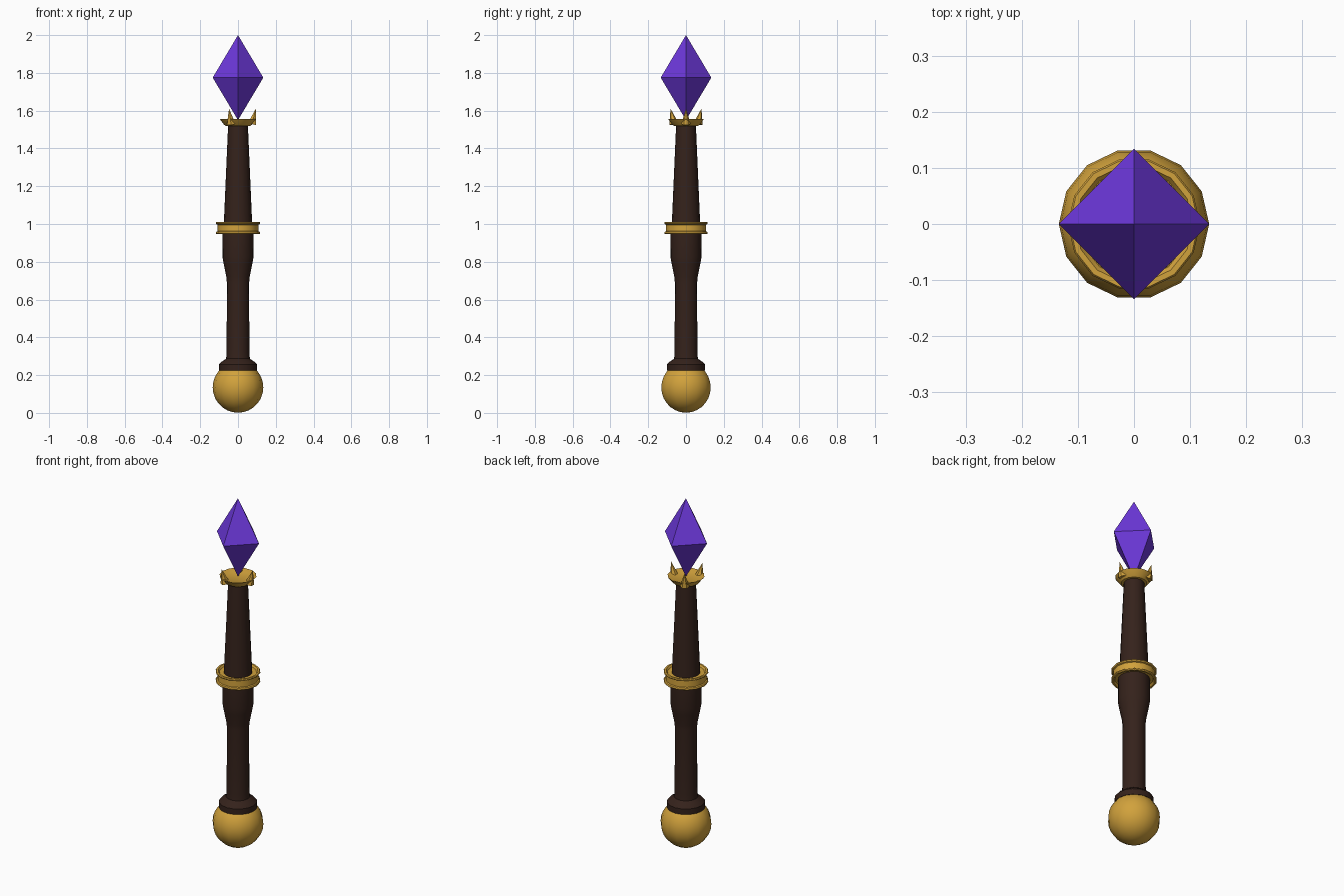
import bpy, bmesh, math
from mathutils import Vector

if "Cube" in bpy.data.objects:
    bpy.data.objects.remove(bpy.data.objects["Cube"])


def material(name, rgb):
    m = bpy.data.materials.new(name)
    m.diffuse_color = (*rgb, 1)
    m.use_nodes = True
    m.node_tree.nodes["Principled BSDF"].inputs["Base Color"].default_value = m.diffuse_color
    return m


GOLD = material("gold", (0.64, 0.36, 0.045))
WOOD = material("dark_wood", (0.035, 0.016, 0.011))
GEM = material("purple_crystal", (0.155, 0.04, 0.72))


def finish(name, bm, mat, smooth=True):
    bmesh.ops.recalc_face_normals(bm, faces=bm.faces)
    me = bpy.data.meshes.new(name)
    bm.to_mesh(me)
    bm.free()
    ob = bpy.data.objects.new(name, me)
    bpy.context.collection.objects.link(ob)
    me.materials.append(mat)
    if smooth:
        bpy.ops.object.select_all(action='DESELECT')
        ob.select_set(True)
        bpy.context.view_layer.objects.active = ob
        bpy.ops.object.shade_smooth_by_angle(angle=math.radians(30))
    return ob


def lathe(name, profile, mat, n=14, smooth=True):
    """Spin (radius, z) points round the z axis; radius 0 ends become points."""
    bm = bmesh.new()
    verts = [bm.verts.new((r, 0, z)) for r, z in profile]
    edges = [bm.edges.new(p) for p in zip(verts, verts[1:])]
    bmesh.ops.spin(bm, geom=verts + edges, cent=(0, 0, 0), axis=(0, 0, 1),
                   angle=math.tau, steps=n, use_merge=True)
    bmesh.ops.remove_doubles(bm, verts=bm.verts, dist=1e-5)
    return finish(name, bm, mat, smooth)


# Ball at the foot
R, CZ = 0.134, 0.135
ball = [(R * math.sin(math.pi * i / 14), CZ - R * math.cos(math.pi * i / 14))
        for i in range(15)]
ball[0], ball[-1] = (0, CZ - R), (0, CZ + R)
lathe("pommel_ball", ball, GOLD)

# Turned handle with collar and flared top
lathe("handle", [(0, 0.225), (0.1, 0.225), (0.1, 0.257), (0.088, 0.27),
                 (0.063, 0.287), (0.06, 0.32), (0.059, 0.69), (0.062, 0.72),
                 (0.075, 0.785), (0.082, 0.825), (0.081, 0.96), (0, 0.96)], WOOD, 16)

# Tapered upper shaft
lathe("upper_shaft", [(0, 0.955), (0.077, 0.955), (0.052, 1.53), (0, 1.53)], WOOD, 16)

# Grooved middle ring
lathe("middle_ring", [(0, 0.957), (0.098, 0.957), (0.105, 0.947), (0.115, 0.947),
                      (0.118, 0.952), (0.115, 0.959), (0.108, 0.962),
                      (0.108, 0.996), (0.115, 0.999), (0.118, 1.005),
                      (0.115, 1.01), (0.105, 1.01), (0.098, 1.0), (0, 1.0)], GOLD)

# Flared crown cup
lathe("crown_cup", [(0, 1.52), (0.066, 1.52), (0.074, 1.526), (0.097, 1.556),
                    (0.09, 1.556), (0.07, 1.547), (0, 1.547)], GOLD)

# Three outward-leaning crown spikes
for i in range(3):
    a = math.tau * i / 3
    spike = lathe(f"crown_spike_{i + 1}", [(0, -0.042), (0.025, -0.042), (0, 0.042)],
                  GOLD, 6, False)
    lean = Vector((0.26 * math.cos(a), 0.26 * math.sin(a), 1))
    spike.rotation_euler = lean.to_track_quat('Z', 'Y').to_euler()
    spike.location = (0.084 * math.cos(a), 0.084 * math.sin(a), 1.57)

# Four-sided crystal
lathe("crystal", [(0, 1.55), (0.134, 1.775), (0, 2.0)], GEM, 4, False)
